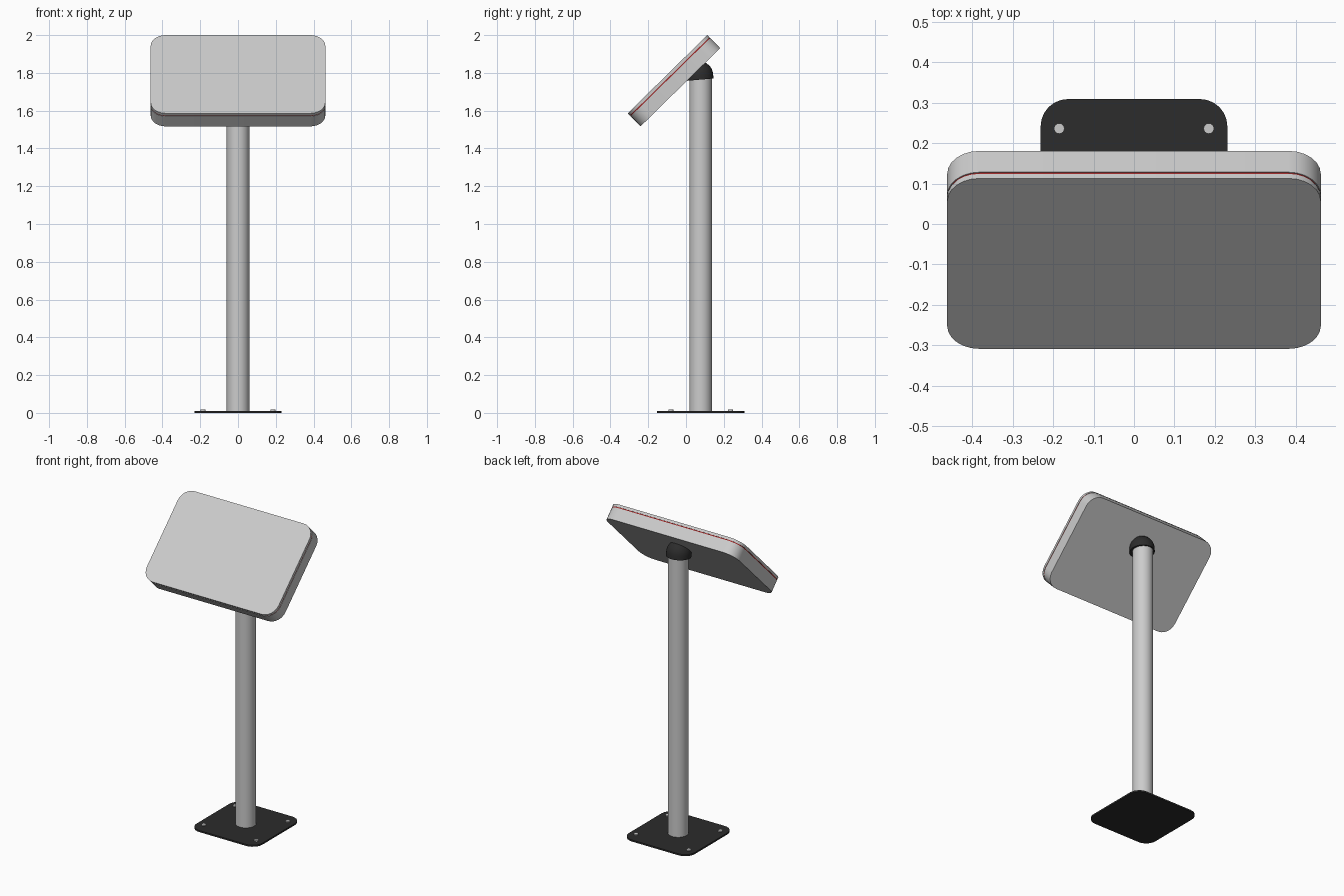
import bpy, bmesh
from math import sin, cos, pi, radians
from mathutils import Matrix

if "Cube" in bpy.data.objects:
    bpy.data.objects.remove(bpy.data.objects["Cube"])


def material(name, rgb):
    m = bpy.data.materials.new(name)
    m.diffuse_color = (*rgb, 1)
    m.use_nodes = True
    m.node_tree.nodes["Principled BSDF"].inputs["Base Color"].default_value = m.diffuse_color
    return m


DARK = material("dark_metal", (0.025, 0.025, 0.025))
RED = material("red_trim", (0.35, 0.025, 0.025))
POST_Y = 0.078


def finish(name, bm, matrix=Matrix(), mat=None):
    bmesh.ops.recalc_face_normals(bm, faces=bm.faces)
    mesh = bpy.data.meshes.new(name)
    bm.to_mesh(mesh)
    bm.free()
    ob = bpy.data.objects.new(name, mesh)
    bpy.context.collection.objects.link(ob)
    ob.matrix_world = matrix
    if mat:
        mesh.materials.append(mat)
    bpy.ops.object.select_all(action='DESELECT')
    ob.select_set(True)
    bpy.context.view_layer.objects.active = ob
    bpy.ops.object.shade_smooth_by_angle(angle=radians(35))
    return ob


def rounded_slab(name, hx, hy, r, z0, z1, matrix, mat=None, seg=6):
    """Rounded rectangle extruded from z0 to z1."""
    bm = bmesh.new()
    verts = []
    for q, (sx, sy) in enumerate([(1, 1), (-1, 1), (-1, -1), (1, -1)]):
        for i in range(seg + 1):
            a = (q + i / seg) * pi / 2
            verts.append(bm.verts.new((sx * (hx - r) + r * cos(a),
                                       sy * (hy - r) + r * sin(a), z0)))
    face = bm.faces.new(verts)
    ext = bmesh.ops.extrude_face_region(bm, geom=[face], use_keep_orig=True)
    top = [v for v in ext["geom"] if isinstance(v, bmesh.types.BMVert)]
    bmesh.ops.translate(bm, verts=top, vec=(0, 0, z1 - z0))
    return finish(name, bm, matrix, mat)


def lathe(name, profile, matrix, mat=None, seg=32):
    """Spin an (r, z) profile around the local z axis."""
    bm = bmesh.new()
    vs = [bm.verts.new((r, 0, z)) for r, z in profile]
    edges = [bm.edges.new(p) for p in zip(vs, vs[1:])]
    bmesh.ops.spin(bm, geom=vs + edges, axis=(0, 0, 1), cent=(0, 0, 0),
                   angle=2 * pi, steps=seg, use_duplicate=False)
    bmesh.ops.remove_doubles(bm, verts=bm.verts, dist=1e-5)
    return finish(name, bm, matrix, mat)


# Floor plate and its four bolts
at_post = Matrix.Translation((0, POST_Y, 0))
rounded_slab("base_plate", 0.231, 0.231, 0.068, 0, 0.01, at_post, DARK)
for i, (sx, sy) in enumerate([(1, 1), (-1, 1), (-1, -1), (1, -1)]):
    lathe(f"base_bolt_{i + 1}", [(0, 0.005), (0.013, 0.005), (0.013, 0.017), (0, 0.017)],
          Matrix.Translation((sx * 0.185, POST_Y + sy * 0.158, 0)), seg=16)

# Round post
lathe("post", [(0, 0.008), (0.06, 0.008), (0.06, 1.77), (0, 1.77)], at_post)

# Domed cap joining the post to the panel, slightly tilted
R, SKIRT = 0.073, 0.024
dome = [(0, 0), (R, 0)] + [(R * cos(a), SKIRT + R * sin(a))
                           for a in (i * pi / 16 for i in range(8))] + [(0, SKIRT + R)]
lathe("post_cap", dome,
      Matrix.Translation((0, 0.073, 1.764)) @ Matrix.Rotation(radians(5), 4, 'X'), DARK)

# Tilted panel: back housing, recessed red trim, front plate
tilt = Matrix.Translation((0, -0.098, 1.793)) @ Matrix.Rotation(radians(44.5), 4, 'X')
rounded_slab("panel_housing", 0.462, 0.2955, 0.08, -0.097, -0.022, tilt)
rounded_slab("panel_trim", 0.460, 0.2935, 0.078, -0.022, -0.016, tilt, RED)
rounded_slab("panel_front", 0.462, 0.2955, 0.08, -0.016, 0, tilt)
